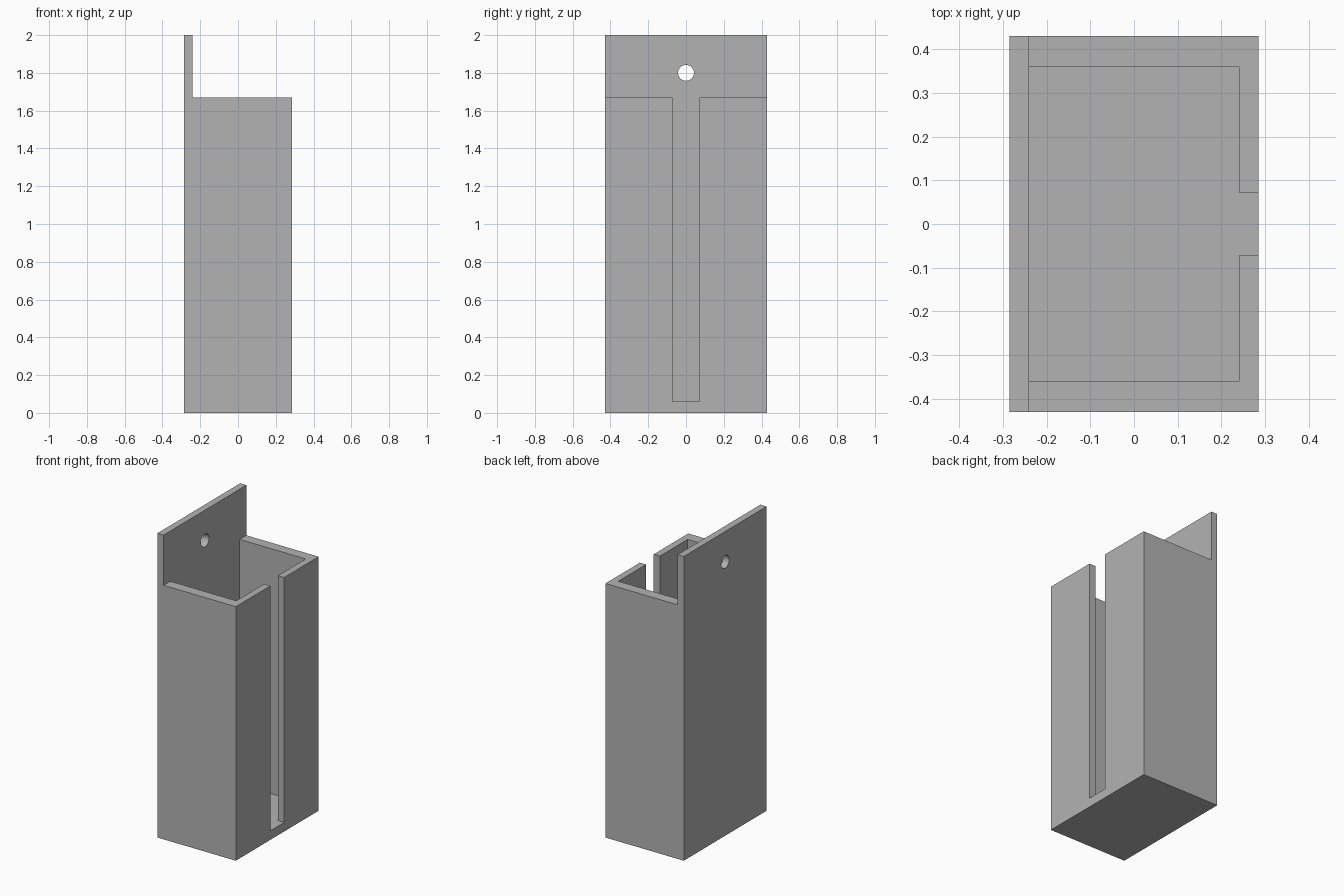
import bpy
import bmesh
from mathutils import Vector

cube = bpy.data.objects.get("Cube")
if cube:
    bpy.data.objects.remove(cube, do_unlink=True)

HX, HY = 0.285, 0.43        # half width and half depth of the holder
BACK, FRONT = -0.24, 0.24   # inner faces of the back plate and slotted wall
INNER_Y, SLOT_Y = 0.36, 0.072
FLOOR, RIM, TOP = 0.06, 1.67, 2.0

grey = bpy.data.materials.new("plain grey")
grey.use_nodes = True
colour = (0.45, 0.45, 0.45, 1)
grey.diffuse_color = colour
grey.node_tree.nodes["Principled BSDF"].inputs["Base Color"].default_value = colour


def prism(name, points, along):
    """Extrude a closed outline into a solid."""
    bm = bmesh.new()
    face = bm.faces.new([bm.verts.new(p) for p in points])
    moved = bmesh.ops.extrude_face_region(bm, geom=[face])["geom"]
    verts = [v for v in moved if isinstance(v, bmesh.types.BMVert)]
    bmesh.ops.translate(bm, verts=verts, vec=Vector(along))
    bmesh.ops.recalc_face_normals(bm, faces=bm.faces)
    mesh = bpy.data.meshes.new(name)
    bm.to_mesh(mesh)
    bm.free()
    mesh.materials.append(grey)
    obj = bpy.data.objects.new(name, mesh)
    bpy.context.collection.objects.link(obj)
    return obj


def cut(target, cutter):
    """Subtract a helper solid, apply the result and discard the helper."""
    cutter.hide_render = True
    mod = target.modifiers.new("cut", "BOOLEAN")
    mod.operation = "DIFFERENCE"
    mod.solver = "EXACT"
    mod.object = cutter
    bpy.context.view_layer.objects.active = target
    bpy.ops.object.modifier_apply(modifier=mod.name)
    bpy.data.objects.remove(cutter, do_unlink=True)


# Holder block with the tall mounting plate along one side
outline = [(-HX, 0), (HX, 0), (HX, RIM), (BACK, RIM), (BACK, TOP), (-HX, TOP)]
holder = prism("wall_holder", [(x, -HY, z) for x, z in outline], (0, 2 * HY, 0))

# Cavity and the open slot share one floor
half = [(BACK, INNER_Y), (FRONT, INNER_Y), (FRONT, SLOT_Y), (HX + 0.1, SLOT_Y)]
plan = half + [(x, -y) for x, y in reversed(half)]
cut(holder, prism("cavity_cutter", [(x, y, FLOOR) for x, y in plan], (0, 0, TOP)))

# Round screw hole through the mounting plate
bpy.ops.mesh.primitive_cylinder_add(vertices=32, radius=0.042, depth=0.2,
                                    location=(-HX, 0, 1.8), rotation=(0, 1.5708, 0))
hole = bpy.context.object
hole.name = "screw_hole_cutter"
hole.data.materials.append(grey)
cut(holder, hole)
